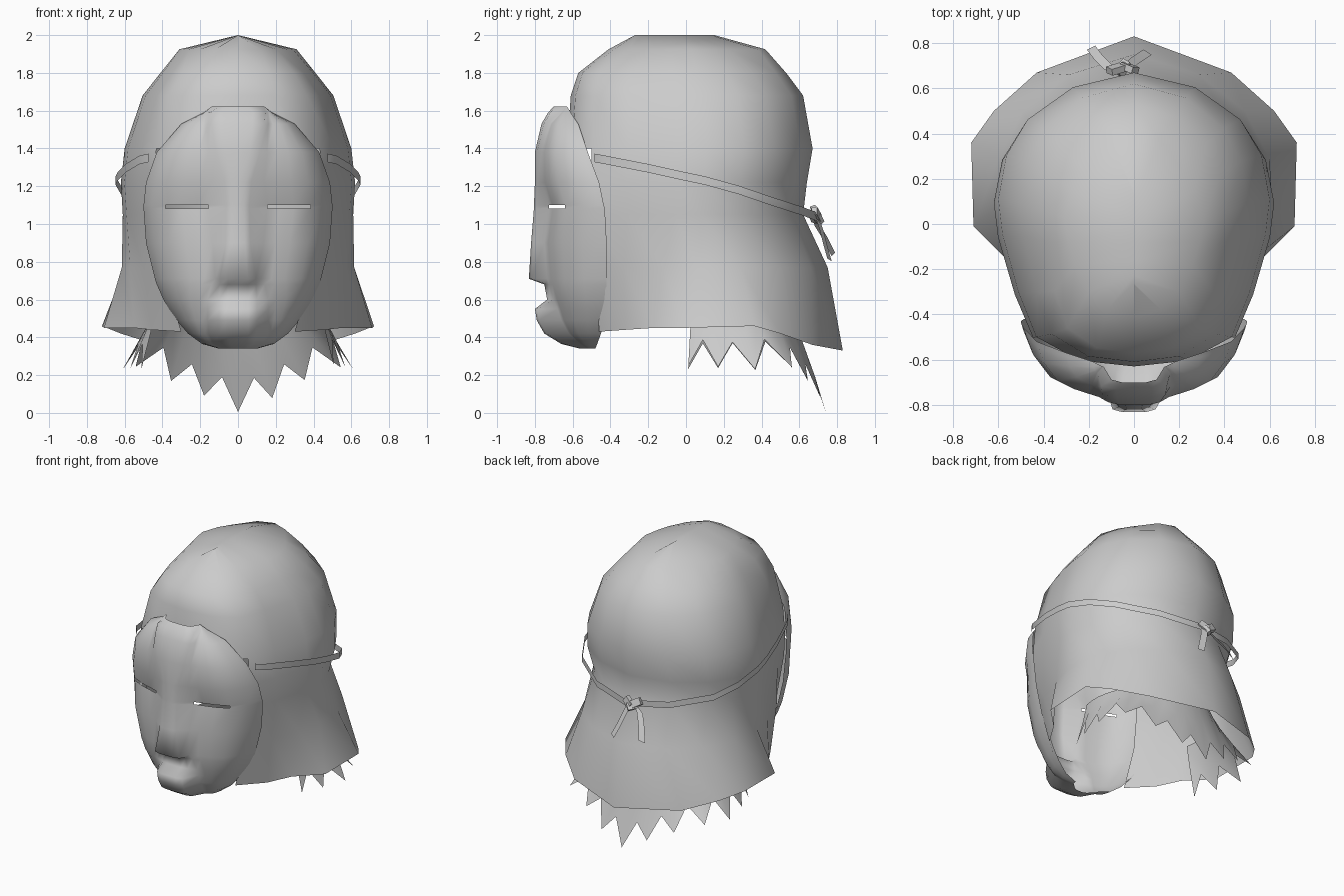
import bpy, math, random
from mathutils import Vector

if "Cube" in bpy.data.objects:
    bpy.data.objects.remove(bpy.data.objects["Cube"], do_unlink=True)
random.seed(4)

grey = bpy.data.materials.new("plain_grey")
grey.use_nodes = True
COL = (0.6, 0.6, 0.6, 1)
grey.diffuse_color = COL
grey.node_tree.nodes["Principled BSDF"].inputs["Base Color"].default_value = COL


def make(name, verts, faces, angle=60):
    me = bpy.data.meshes.new(name)
    me.from_pydata([tuple(v) for v in verts], [], faces)
    me.materials.append(grey)
    ob = bpy.data.objects.new(name, me)
    bpy.context.collection.objects.link(ob)
    bpy.ops.object.select_all(action='DESELECT')
    ob.select_set(True)
    bpy.context.view_layer.objects.active = ob
    bpy.ops.object.mode_set(mode='EDIT')
    bpy.ops.mesh.select_all(action='SELECT')
    bpy.ops.mesh.remove_doubles(threshold=0.0005)
    bpy.ops.mesh.normals_make_consistent(inside=False)
    bpy.ops.object.mode_set(mode='OBJECT')
    bpy.ops.object.shade_smooth_by_angle(angle=math.radians(angle))
    return ob


def grid(name, rows, skip=lambda r, c: False, angle=60):
    """Join rows of equally many points into a sheet of quads."""
    n = len(rows[0])
    faces = [(r * n + c, r * n + c + 1, (r + 1) * n + c + 1, (r + 1) * n + c)
             for r in range(len(rows) - 1) for c in range(n - 1) if not skip(r, c)]
    return make(name, [p for row in rows for p in row], faces, angle)


def mirrored(half):
    """Half row running from +x to the centre line, completed on -x."""
    return half + [(-x, y, z) for x, y, z in reversed(half[:-1])]


# Hood: egg-shaped rings closing in a short ridge, open at the face, flared hem
TEMPLATE = [(0, 0), (.4, .02), (.72, .1), (.85, .25), (.97, .45), (1, .57),
            (.94, .72), (.785, .84), (.45, .95), (0, 1)]
RINGS = [  # z, half width, front y, back y
    (1.80, .41, -.57, .53), (1.68, .505, -.61, .62), (1.40, .60, -.63, .67),
    (1.22, .62, -.63, .64)]
CROWN = [(0, -.41), (.12, -.38), (.20, -.30), (.26, -.18), (.29, -.08), (.31, .03),
         (.27, .15), (.22, .23), (.11, .38), (0, .42)]
NECK = [(.44, -.50, 1.05), (.52, -.31, 1.05), (.59, -.06, 1.05), (.61, .08, 1.05),
        (.55, .26, 1.05), (.45, .41, 1.05), (.26, .56, 1.05), (0, .62, 1.05)]
WAIST = [(.40, -.48, .77), (.50, -.33, .77), (.57, -.12, .77), (.615, .06, .77),
         (.60, .29, .77), (.49, .50, .77), (.29, .66, .77), (0, .75, .77)]
HEM = [(.30, -.46, .43), (.46, -.32, .44), (.55, -.17, .45), (.71, -.01, .45),
       (.72, .36, .46), (.62, .50, .42), (.43, .67, .36), (0, .83, .33)]
rows = [mirrored([(0, -.27 + .42 * ty, 2.0) for tx, ty in TEMPLATE]),
        mirrored([(x, y, 1.925) for x, y in CROWN])]
rows += [mirrored([(w * tx, f + (b - f) * ty, z) for tx, ty in TEMPLATE])
         for z, w, f, b in RINGS]
for lower in (NECK, WAIST, HEM):
    # The two front columns belong to the open face and get no quads
    rows.append(mirrored([lower[0], lower[0]] + lower))
last = len(rows[0]) - 2
grid("hood", rows, lambda r, c: r >= 4 and (c < 2 or c > last - 2))

# Mask: one row per height, with ridge, nose, lips and open eye slits
MASK = [  # z, half width, rim y, cheek y, centre y, ridge half width, ridge foot
    (1.622, .14, -.63, -.63, -.70, .10, .135),
    (1.59, .18, -.61, -.66, -.73, .145, .16),
    (1.53, .30, -.57, -.72, -.765, .14, .16),
    (1.38, .43, -.52, -.765, -.80, .115, .155),
    (1.22, .487, -.46, -.765, -.80, .07, .14),
    (1.10, .50, -.435, -.725, -.805, .06, .155),
    (1.083, .50, -.43, -.725, -.805, .06, .155),
    (.90, .487, -.42, -.75, -.82, .065, .135),
    (.71, .44, -.42, -.735, -.832, .095, .12),
    (.68, .43, -.42, -.725, -.75, .095, .14),
    (.60, .395, -.42, -.70, -.735, .10, .16),
    (.55, .365, -.425, -.68, -.80, .10, .16),
    (.49, .325, -.435, -.66, -.79, .10, .16),
    (.42, .265, -.45, -.62, -.75, .10, .155),
    (.365, .19, -.47, -.56, -.66, .08, .13),
    (.34, .10, -.48, -.52, -.56, .05, .08)]
FRACTIONS = [1, .97, .88, .667, .4, .18, 0]
rows = []
for z, w, rim, cheek, mid, a, b in MASK:
    half = [(b + (w - b) * u, cheek + (rim - cheek) * (.35 * u + .65 * u ** 6), z)
            for u in FRACTIONS]
    half += [(a, mid + .012, z), (a * .55, mid, z), (0, mid, z)]
    rows.append(mirrored(half))
cols = len(rows[0]) - 1
grid("mask", rows, lambda r, c: r == 5 and (3 <= c <= 5 or 3 <= cols - 1 - c <= 5), 85)


def ribbon(name, path, width, side):
    """Flat band along a path, widened along the side vector."""
    s = Vector(side).normalized() * width / 2
    grid(name, [[Vector(p) + s for p in path], [Vector(p) - s for p in path]])


# Strap around the hood, tied at the back
STRAP = [(.475, -.485, 1.35), (.52, -.43, 1.34), (.595, -.2, 1.295), (.635, -.02, 1.255),
         (.648, .1, 1.23), (.62, .28, 1.18), (.53, .44, 1.125), (.29, .61, 1.07),
         (0, .69, 1.04)]
ribbon("strap", mirrored(STRAP), .045, (0, 0, 1))
ribbon("strap_tail_right", [(-.05, .68, 1.05), (-.11, .69, 1.0), (-.16, .74, .92),
                            (-.19, .78, .84)], .045, (.8, .4, .4))
ribbon("strap_tail_left", [(-.03, .69, 1.05), (.0, .72, .96), (.03, .74, .88),
                           (.06, .76, .81)], .045, (.8, -.5, .3))
for i, (loc, rot) in enumerate([((-.08, .685, 1.06), (.4, .5, .3)),
                                ((-.02, .69, 1.05), (.2, -.6, -.4)),
                                ((-.05, .69, 1.03), (.7, .2, .8))]):
    bpy.ops.mesh.primitive_cube_add(size=1, location=loc, rotation=rot)
    knot = bpy.context.object
    knot.name = "strap_knot_%d" % (i + 1)
    knot.scale = (.07, .03, .05)
    knot.data.materials.append(grey)

# Hair: a jagged sheet below the back of the hood, flaring most at the corners
SPREAD, TIPS = 102, 12
rows = [[], [], []]
for i in range(2 * TIPS + 1):
    deg = abs(-SPREAD + SPREAD * i / TIPS)
    a = math.radians(-SPREAD + SPREAD * i / TIPS)
    is_tip = i % 2 == 0
    jitter = random.uniform(0, .03) if i != TIPS else 0
    tip_z = .005 + .22 * min(1, deg / 53)
    z = tip_z + jitter + (0 if is_tip else .14)
    f = (.58 - z) / (.58 - tip_z)
    flare = (.18 + .10 * math.exp(-((deg - 53) / 16) ** 2)
             - .09 * max(0, (deg - 70) / 30))
    for row, (r, rz) in zip(rows, [
            (.44, .58), (.44 + flare * .4 * f, .58 - (.58 - z) * .45),
            (.44 + flare * f, z)]):
        row.append((r * math.sin(a), .12 + r * math.cos(a), rz))
grid("hair", rows)
